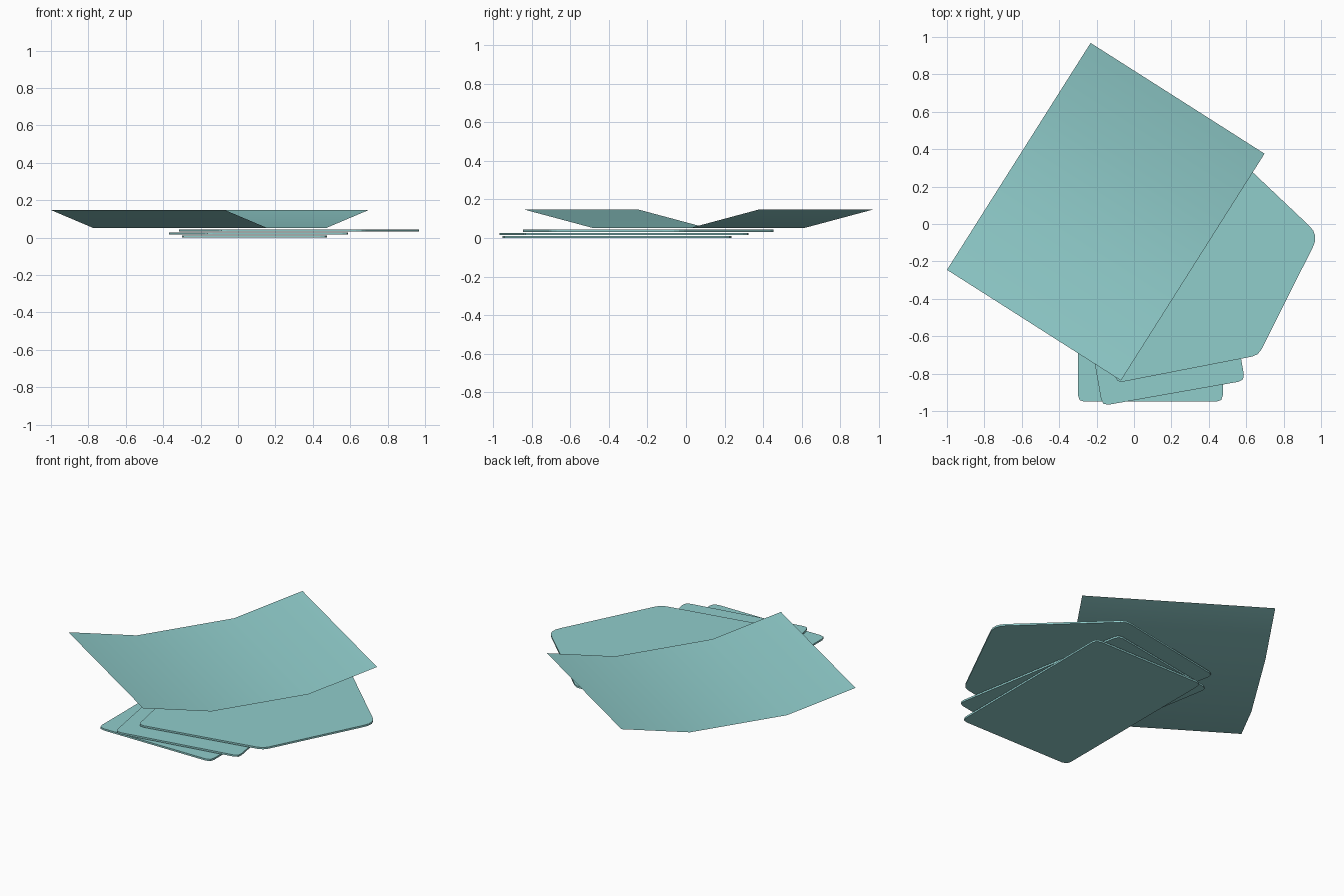
import bpy, bmesh
from math import radians, sin, cos
from mathutils import Vector

if "Cube" in bpy.data.objects:
    bpy.data.objects.remove(bpy.data.objects["Cube"])

teal = bpy.data.materials.new("pale_teal")
teal.diffuse_color = (0.28, 0.61, 0.6, 1)
teal.use_nodes = True
teal.node_tree.nodes["Principled BSDF"].inputs["Base Color"].default_value = teal.diffuse_color


def finish(bm, name):
    bmesh.ops.recalc_face_normals(bm, faces=bm.faces)
    mesh = bpy.data.meshes.new(name)
    bm.to_mesh(mesh)
    bm.free()
    obj = bpy.data.objects.new(name, mesh)
    mesh.materials.append(teal)
    bpy.context.collection.objects.link(obj)
    return obj


def arc(a, corner, b, r, steps=2):
    """Points rounding one corner between neighbours a and b."""
    p = corner + (a - corner).normalized() * r
    q = corner + (b - corner).normalized() * r
    return [p * (1 - t) ** 2 + corner * 2 * t * (1 - t) + q * t * t
            for t in (i / steps for i in range(steps + 1))]


def envelope(name, origin, angle, z, flap=False, thick=0.011):
    """Thin envelope with rounded corners; an open flap adds a tip on its right."""
    w, l = 0.775, 1.185
    local = [(0, 0, 0.035), (w, 0, 0.035), (w, l, 0.035), (0, l, 0.035)]
    if flap:
        local.insert(2, (1.215, 0.57 , 0.07))
    ca, sa = cos(radians(angle)), sin(radians(angle))
    pts = [Vector((origin[0] + x * ca - y * sa, origin[1] + x * sa + y * ca, z))
           for x, y, r in local]
    outline = []
    for i, p in enumerate(pts):
        steps = 4 if local[i][2] > 0.05 else 2
        outline += arc(pts[i - 1], p, pts[(i + 1) % len(pts)], local[i][2], steps)
    bm = bmesh.new()
    face = bm.faces.new([bm.verts.new(p) for p in outline])
    ext = bmesh.ops.extrude_face_region(bm, geom=[face])
    top = [v for v in ext["geom"] if isinstance(v, bmesh.types.BMVert)]
    bmesh.ops.translate(bm, verts=top, vec=(0, 0, thick))
    return finish(bm, name)


# stack of three envelopes, the upper one with its flap open
envelope("bottom_envelope", (-0.30, -0.95), 0, 0.0)
envelope("middle_envelope", (-0.17, -0.972), 10, 0.016)
envelope("open_envelope", (-0.095, -0.85), 11, 0.032, flap=True)

# folded letter sheet, single layer with both ends raised
start, side, along = Vector((-1, -0.245, 0)), Vector((0.93, -0.592, 0)), Vector((0.768, 1.213, 0))
bm = bmesh.new()
rows = []
for t, z in ((0, 0.147), (0.292, 0.052), (0.708, 0.052), (1, 0.147)):
    p = start + along * t + Vector((0, 0, z))
    rows.append((bm.verts.new(p), bm.verts.new(p + side)))
for (a, b), (c, d) in zip(rows, rows[1:]):
    bm.faces.new((a, b, d, c))
letter = finish(bm, "letter_sheet")
for poly in letter.data.polygons:
    poly.use_smooth = True
if letter.data.polygons[1].normal.z < 0:
    letter.data.flip_normals()
